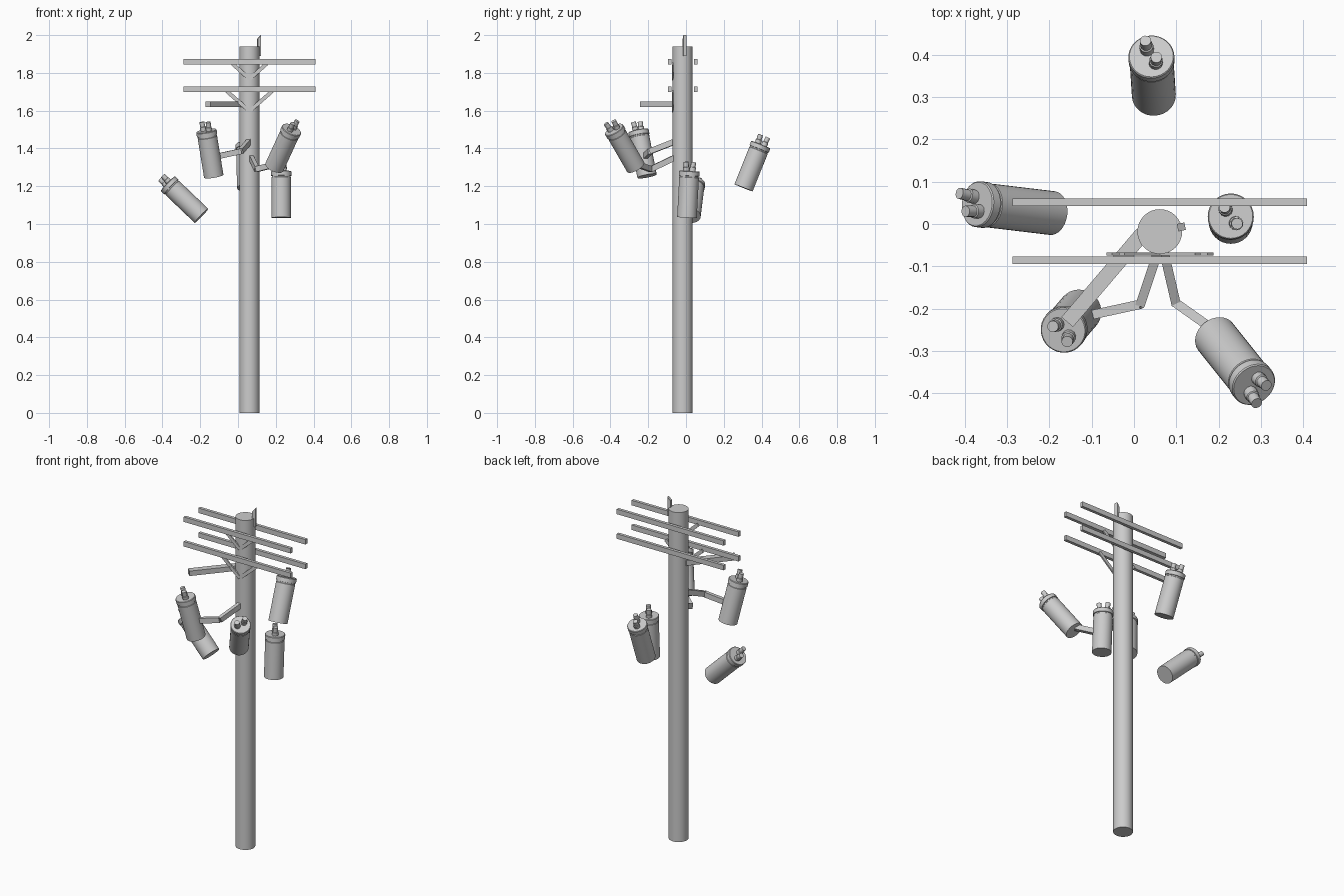
import bpy, math
from mathutils import Vector, Matrix

if "Cube" in bpy.data.objects:
    bpy.data.objects.remove(bpy.data.objects["Cube"])

PX, PY = 0.061, -0.018          # pole axis


def make(name, verts, faces, matrix, smooth=False):
    me = bpy.data.meshes.new(name)
    me.from_pydata(verts, [], faces)
    me.transform(matrix)
    me.update()
    ob = bpy.data.objects.new(name, me)
    bpy.context.collection.objects.link(ob)
    if smooth:
        bpy.ops.object.select_all(action='DESELECT')
        ob.select_set(True)
        bpy.context.view_layer.objects.active = ob
        bpy.ops.object.shade_smooth_by_angle(angle=math.radians(35))
    return ob


def frame(origin, axis):
    return Matrix.Translation(origin) @ axis.to_track_quat('Z', 'Y').to_matrix().to_4x4()


def lathe(name, profile, origin, axis, n=32):
    """Closed solid of revolution from (radius, height) points."""
    verts = [(r * math.cos(2 * math.pi * i / n), r * math.sin(2 * math.pi * i / n), h)
             for r, h in profile for i in range(n)]
    faces = [list(range(n))[::-1], [(len(profile) - 1) * n + i for i in range(n)]]
    for k in range(len(profile) - 1):
        for i in range(n):
            j = (i + 1) % n
            faces.append((k * n + i, k * n + j, k * n + n + j, k * n + n + i))
    return make(name, verts, faces, frame(Vector(origin), Vector(axis)), True)


def beam(name, a, b, w, h):
    """Box from a to b, w wide and h high."""
    a, b = Vector(a), Vector(b)
    x, y, z = w / 2, h / 2, (b - a).length
    verts = [(-x, -y, 0), (x, -y, 0), (x, y, 0), (-x, y, 0),
             (-x, -y, z), (x, -y, z), (x, y, z), (-x, y, z)]
    faces = [(3, 2, 1, 0), (4, 5, 6, 7), (0, 1, 5, 4), (1, 2, 6, 5), (2, 3, 7, 6), (3, 0, 4, 7)]
    return make(name, verts, faces, frame(a, b - a))


# Pole
lathe("pole", [(0.053, 0), (0.053, 1.94)], (PX, PY, 0), (0, 0, 1))

# Spike on the pole side, with a slanted tip
spike = beam("top_spike", (0, 0, 0), (0, 0, 0.11), 0.018, 0.018)
for v in spike.data.vertices:
    if v.co.z > 0.1 and v.co.x < 0:
        v.co.z -= 0.02
spike.data.transform(Matrix.Translation((0.112, -0.007, 1.89)) @ Matrix.Rotation(0.2, 4, 'Z'))

# Paired crossarms at two heights
for level, z in (("upper", 1.858), ("lower", 1.713)):
    for side, y in (("front", -0.0855), ("back", 0.0515)):
        beam(f"{level}_{side}_crossarm", (-0.288, y, z), (0.409, y, z), 0.018, 0.029)

# V braces under the front crossarms
for level, half, ztop, zlow in (("upper", 0.09, 1.848, 1.768), ("lower", 0.12, 1.703, 1.598)):
    for side, s in (("left", -1), ("right", 1)):
        beam(f"{level}_{side}_brace", (PX, -0.071, zlow), (PX + s * half, -0.071, ztop), 0.008, 0.02)

# Diagonal side arm
beam("side_arm", (0.02, -0.023, 1.634), (-0.158, -0.232, 1.634), 0.036, 0.029)

# Bent arms holding the two front transformers
for side, pts in (("left", [(0.058, -0.062, 1.435), (0.015, -0.19, 1.385), (-0.1, -0.215, 1.36)]),
                  ("right", [(0.07, -0.062, 1.35), (0.099, -0.187, 1.29), (0.195, -0.255, 1.315)])):
    beam(f"{side}_bracket_inner", pts[0], pts[1], 0.022, 0.03)
    beam(f"{side}_bracket_outer", pts[1], pts[2], 0.022, 0.03)

# Transformers: bottom centre, lid centre, horizontal bushing direction
TANK = [(0.052, 0), (0.052, 0.213), (0.050, 0.215), (0.050, 0.221),
        (0.0545, 0.222), (0.0545, 0.244), (0.052, 0.247)]
BUSHING = [(0.0165, -0.004), (0.0165, 0.02), (0.0135, 0.022), (0.0135, 0.048)]
units = {
    "right": ((0.229, 0.005, 1.034), (0.229, 0.018, 1.28), (0.03, -0.04)),
    "back": ((0.047, 0.304, 1.19), (0.041, 0.397, 1.422), (0.023, -0.035)),
    "left": ((-0.195, 0.026, 1.045), (-0.370, 0.047, 1.212), (0.014, -0.041)),
    "front_left": ((-0.129, -0.207, 1.257), (-0.167, -0.251, 1.49), (0.034, -0.036)),
    "front_right": ((0.193, -0.267, 1.302), (0.284, -0.381, 1.50), (0.024, 0.044)),
}
for side, (low, top, (hx, hy)) in units.items():
    low, top = Vector(low), Vector(top)
    ax = (top - low).normalized()
    base = (low + top) / 2 - ax * 0.1235
    lathe(f"{side}_transformer_tank", TANK, base, ax)
    d = Vector((hx, hy, -(hx * ax.x + hy * ax.y) / ax.z)).normalized()
    for k, s in enumerate((-1, 1)):
        lathe(f"{side}_transformer_bushing_{k + 1}", BUSHING,
              base + ax * 0.247 + d * s * 0.02, ax + d * s * 0.1, 12)
